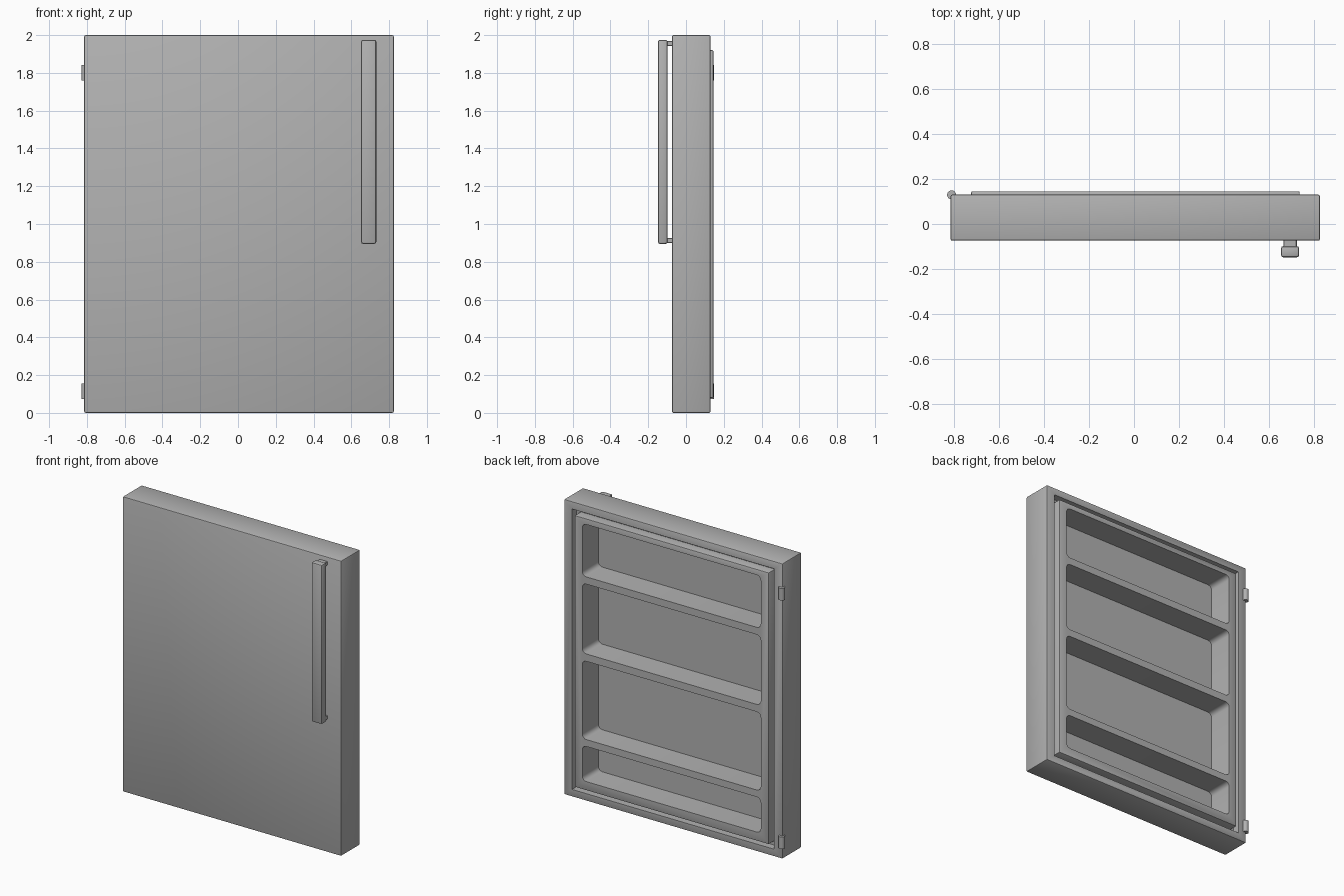
import bpy
import bmesh
import math

cube = bpy.data.objects.get("Cube")
if cube:
    bpy.data.objects.remove(cube, do_unlink=True)

# Single painted finish
grey = bpy.data.materials.new("light_grey")
grey.use_nodes = True
colour = (0.445, 0.445, 0.445, 1)
grey.diffuse_color = colour
grey.node_tree.nodes["Principled BSDF"].inputs["Base Color"].default_value = colour


def add_object(name, bm):
    bmesh.ops.recalc_face_normals(bm, faces=bm.faces)
    mesh = bpy.data.meshes.new(name)
    bm.to_mesh(mesh)
    bm.free()
    mesh.materials.append(grey)
    obj = bpy.data.objects.new(name, mesh)
    bpy.context.collection.objects.link(obj)
    return obj


def box(name, xs, ys, zs, bevel=0, segments=2, depth_edges_only=False):
    """Box from axis ranges, with all edges or only those along y rounded."""
    bm = bmesh.new()
    bmesh.ops.create_cube(bm, size=1)
    for v in bm.verts:
        for axis, (lo, hi) in enumerate((xs, ys, zs)):
            v.co[axis] = hi if v.co[axis] > 0 else lo
    if bevel:
        edges = [e for e in bm.edges if not depth_edges_only
                 or abs(e.verts[0].co.y - e.verts[1].co.y) > 0.001]
        bmesh.ops.bevel(bm, geom=edges, offset=bevel, segments=segments,
                        profile=0.5, affect='EDGES')
    return add_object(name, bm)


def activate(obj):
    bpy.ops.object.select_all(action='DESELECT')
    obj.select_set(True)
    bpy.context.view_layer.objects.active = obj


def combine(target, tool, operation):
    """Apply a boolean and discard the tool."""
    tool.hide_render = True
    mod = target.modifiers.new("cut", 'BOOLEAN')
    mod.operation = operation
    mod.solver = 'EXACT'
    mod.object = tool
    activate(target)
    bpy.ops.object.modifier_apply(modifier=mod.name)
    bpy.data.objects.remove(tool, do_unlink=True)


# Door slab with a seal groove around the raised inner liner
door = box("door", (-0.814, 0.825), (-0.074, 0.13), (0, 2), 0.008)
combine(door, box("recess", (-0.75, 0.763), (0.08, 0.3), (0.05, 1.95)), 'DIFFERENCE')
combine(door, box("liner", (-0.722, 0.735), (0.05, 0.145), (0.08, 1.92), 0.006), 'UNION')

# Storage compartments between the shelves
for low, high in ((0.14, 0.378), (0.425, 0.955), (1.005, 1.478), (1.527, 1.882)):
    pocket = box("pocket", (-0.662, 0.676), (-0.028, 0.3), (low, high),
                 0.03, 4, depth_edges_only=True)
    combine(door, pocket, 'DIFFERENCE')

parts = [door]

# Upright handle bar on two stand-offs
parts.append(box("handle_bar", (0.652, 0.732), (-0.148, -0.098), (0.895, 1.975), 0.01))
for name, z in (("lower", 0.9), ("upper", 1.943)):
    parts.append(box(name + "_handle_mount", (0.663, 0.722), (-0.105, -0.07),
                     (z, z + 0.027), 0.003, 1))

# Hinge barrels on the back edge
for name, z in (("lower", 0.115), ("upper", 1.8)):
    bm = bmesh.new()
    bmesh.ops.create_cone(bm, cap_ends=True, segments=16, radius1=0.02,
                          radius2=0.02, depth=0.082)
    hinge = add_object(name + "_hinge", bm)
    hinge.location = (-0.809, 0.129, z)
    parts.append(hinge)

for part in parts:
    activate(part)
    bpy.ops.object.shade_smooth_by_angle(angle=math.radians(35))
